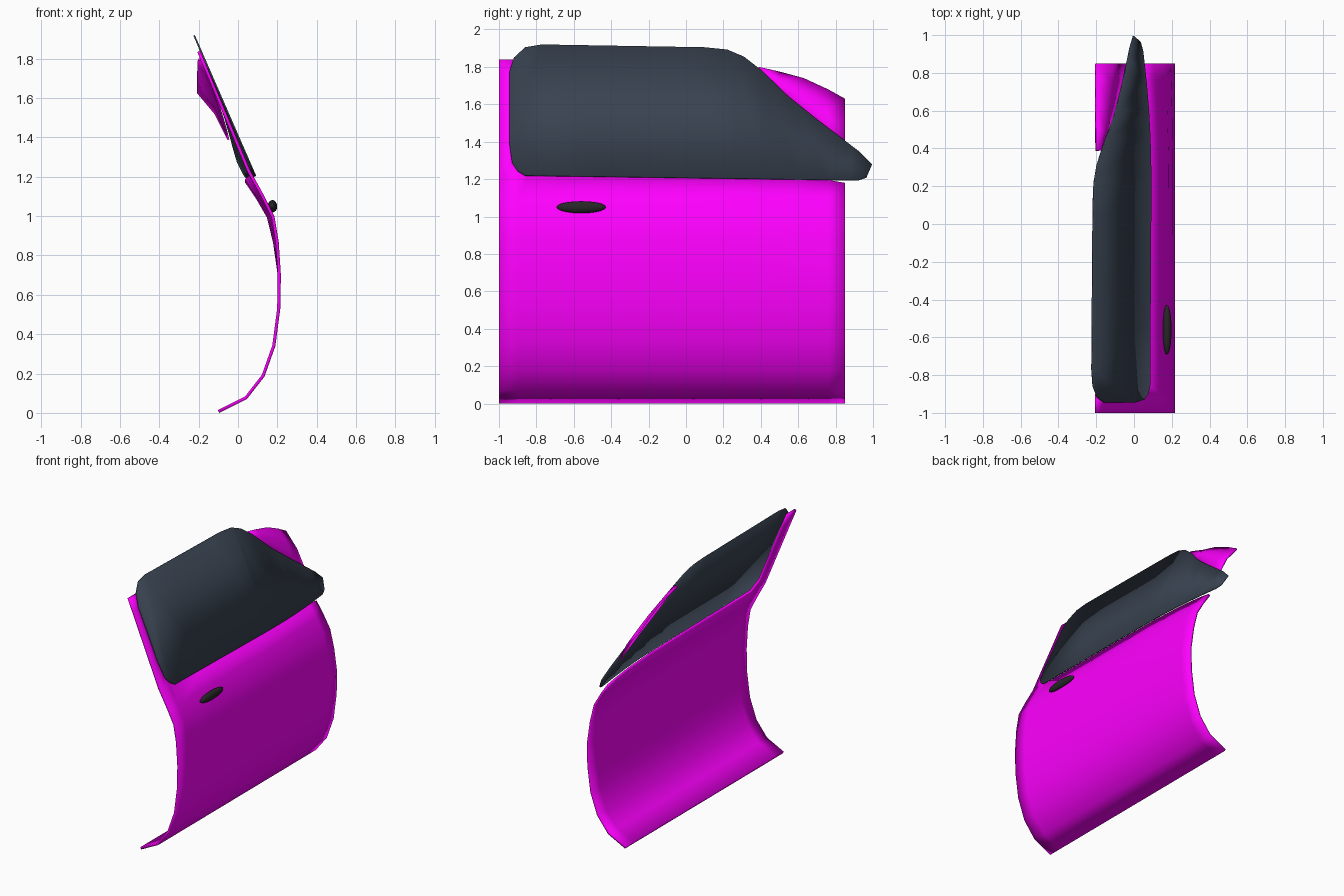
import bpy, bmesh, math
from mathutils import Vector

if "Cube" in bpy.data.objects:
    bpy.data.objects.remove(bpy.data.objects["Cube"])


def material(name, rgb):
    m = bpy.data.materials.new(name)
    m.diffuse_color = (*rgb, 1)
    m.use_nodes = True
    m.node_tree.nodes["Principled BSDF"].inputs["Base Color"].default_value = m.diffuse_color
    return m


PAINT = material("magenta_paint", (1, 0, 1))
GLASS = material("dark_glass", (0.04, 0.055, 0.08))
RUBBER = material("black_rubber", (0.02, 0.02, 0.02))


def finish(bm, name, mat, thickness=0, angle=180):
    mesh = bpy.data.meshes.new(name)
    bm.to_mesh(mesh)
    bm.free()
    ob = bpy.data.objects.new(name, mesh)
    bpy.context.collection.objects.link(ob)
    mesh.materials.append(mat)
    for p in mesh.polygons:
        p.material_index = 0
    bpy.ops.object.select_all(action='DESELECT')
    ob.select_set(True)
    bpy.context.view_layer.objects.active = ob
    bpy.ops.object.shade_smooth_by_angle(angle=math.radians(angle))
    if thickness:
        mod = ob.modifiers.new("thickness", 'SOLIDIFY')
        mod.thickness = thickness
        mod.offset = -1
    return ob


# Outer side section of the door, (x, z) from sill to roof
SECTION = [(-0.095, 0.0), (0.045, 0.07), (0.135, 0.185), (0.19, 0.34), (0.215, 0.53),
           (0.218, 0.70), (0.207, 0.87), (0.185, 1.0), (0.135, 1.1), (0.075, 1.2), (-0.192, 1.84)]


def bend(y):
    return 0.06 * (max(0, y - 0.2) / 0.8) ** 2


def skin(y, z):
    for (x0, z0), (x1, z1) in zip(SECTION, SECTION[1:]):
        if z <= z1 or z1 == 1.84:
            x = x0 + (x1 - x0) * (z - z0) / (z1 - z0)
            break
    fade = min(1, max(0, (z - 0.7) / 0.5))
    return Vector((x - bend(y) * fade, y, z))


def strips(bm, columns):
    """Skin neighbouring columns of points, facing +x."""
    vs = [[bm.verts.new(p) for p in col] for col in columns]
    for a, b in zip(vs, vs[1:]):
        for i in range(len(a) - 1):
            bm.faces.new((a[i], b[i], b[i + 1], a[i + 1]))


# Door skin with rear pillar
bm = bmesh.new()
rows = [z for x, z in SECTION[:9]]
sill = {-1: 1.235, -0.9: 1.235, -0.84: 1.23, -0.5: 1.225, -0.1: 1.22,
        0.3: 1.212, 0.6: 1.205, 0.76: 1.195, 0.85: 1.18}
strips(bm, [[skin(y, z) for z in rows + [top]] for y, top in sill.items()])
strips(bm, [[skin(y, z) for z in (1.235, 1.3, 1.45, 1.6, 1.75, 1.84)] for y in (-1, -0.9)])
corner = [skin(-0.9, 1.235), skin(-0.84, 1.23), skin(-0.9, 1.3)]
bm.faces.new([bm.verts.new(p) for p in corner])
bmesh.ops.remove_doubles(bm, verts=bm.verts, dist=0.001)
finish(bm, "door_panel", PAINT, 0.016)

# Front pillar beside the windscreen
bm = bmesh.new()
pillar = []
for y, low, high in ((0.39, 1.775, 1.80), (0.5, 1.665, 1.775), (0.63, 1.555, 1.74),
                     (0.76, 1.45, 1.68), (0.85, 1.39, 1.63)):
    a, b = skin(y, low), Vector((-0.2, y, high))
    mid = a.lerp(b, 0.5) + Vector((0.012, 0, 0.012))
    pillar.append([a, mid, b])
strips(bm, pillar)
finish(bm, "front_pillar", PAINT, 0.01)

# Window outline, (y, z)
OUTLINE = [(-0.86, 1.22), (0.92, 1.195), (0.965, 1.21), (0.995, 1.28), (0.93, 1.345),
           (0.7, 1.52), (0.55, 1.64), (0.4, 1.785), (0.31, 1.855), (0.22, 1.893),
           (0.1, 1.905), (-0.77, 1.92), (-0.86, 1.905), (-0.92, 1.85), (-0.945, 1.77),
           (-0.945, 1.4), (-0.93, 1.29), (-0.9, 1.245)]


def window_part(name, mat, glass):
    bm = bmesh.new()
    face = bm.faces.new([bm.verts.new((0, y, z)) for y, z in OUTLINE])
    ring = bmesh.ops.inset_region(bm, faces=[face], thickness=0.036)["faces"]
    for f in ring:
        f.material_index = 1
    doomed = [f for f in bm.faces if (f.material_index == 1) == glass]
    bmesh.ops.delete(bm, geom=doomed, context='FACES')
    # cut into strips so the pane can curve inwards at the front
    for y in (-0.5, 0, 0.25, 0.45, 0.6, 0.75, 0.88):
        bmesh.ops.bisect_plane(bm, geom=bm.verts[:] + bm.edges[:] + bm.faces[:],
                               plane_co=(0, y, 0), plane_no=(0, 1, 0))
    for v in bm.verts:
        v.co.x = 0.088 - 0.436 * (v.co.z - 1.22) - bend(v.co.y) - (0.002 if glass else 0)
    bm.normal_update()
    finish(bm, name, mat, 0.008 if glass else 0.012, 30)


window_part("window_glass", GLASS, True)
window_part("window_seal", RUBBER, False)

# Door handle
bm = bmesh.new()
bmesh.ops.create_uvsphere(bm, u_segments=16, v_segments=10, radius=1)
for v in bm.verts:
    x, y, z = v.co
    v.co = (0.175 + 0.024 * x, -0.56 + 0.132 * z, 1.05 + 0.032 * y)
bmesh.ops.recalc_face_normals(bm, faces=bm.faces)
finish(bm, "door_handle", RUBBER, 0, 60)
